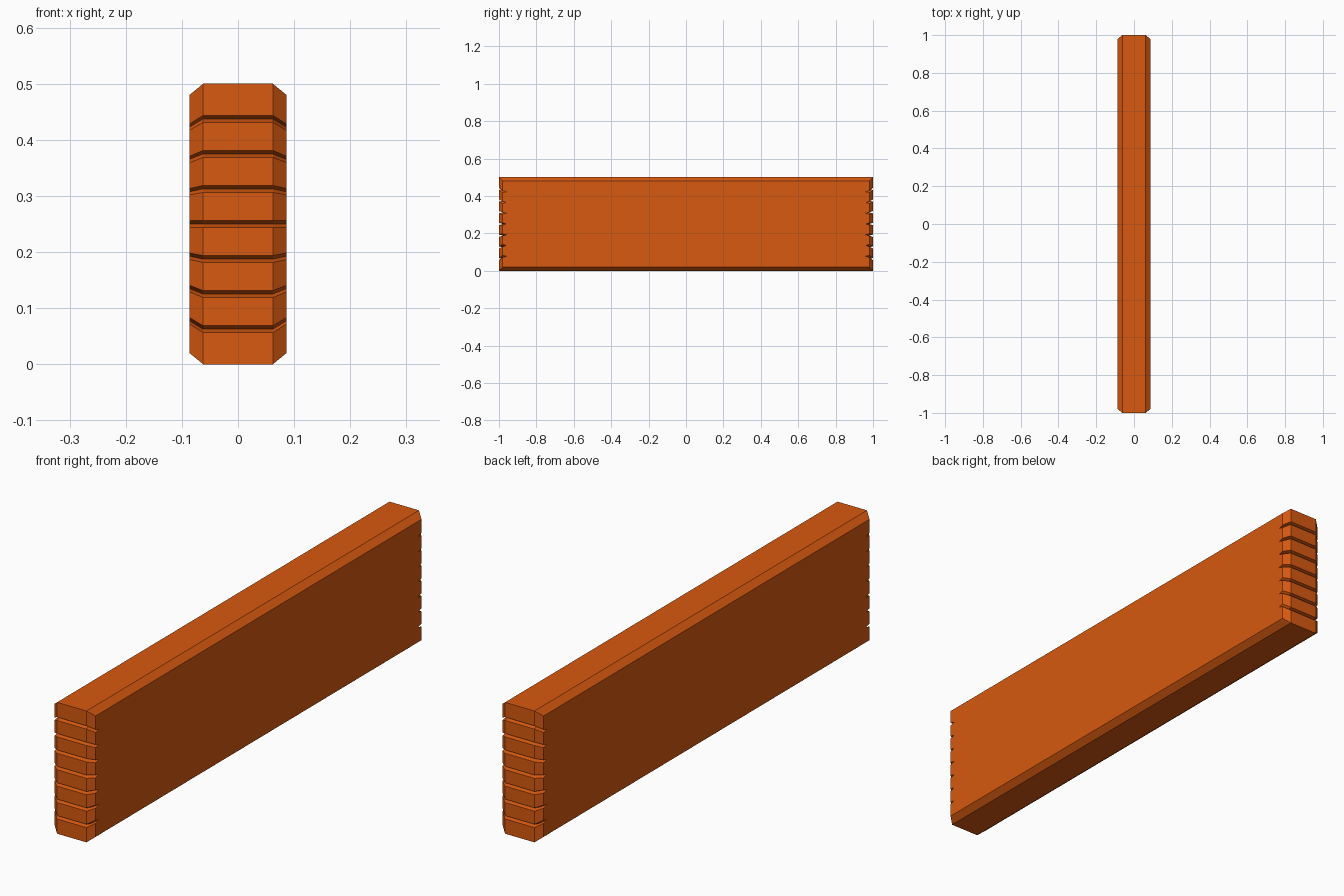
import bpy, bmesh

if "Cube" in bpy.data.objects:
    bpy.data.objects.remove(bpy.data.objects["Cube"])

HX, HY, H = 0.0865, 1.0, 0.5      # half width, half length, height
CX, CY, CZ = 0.0245, 0.02, 0.02   # chamfer sizes
SLATS = 8                         # layers separated by V notches at both ends
GAP, DEPTH = 0.0125, 0.02         # notch half-width (fraction of height), depth


def ring(bm, t, depth=0.0):
    """Octagonal ring at height fraction t; end points pushed in by depth."""
    zi = t * H
    zo = CZ + t * (H - 2 * CZ)
    xi, xo, yi, yo = HX - CX, HX, HY - depth, HY - CY - depth
    pts = [(-xi, -yi, zi), (xi, -yi, zi), (xo, -yo, zo), (xo, yo, zo),
           (xi, yi, zi), (-xi, yi, zi), (-xo, yo, zo), (-xo, -yo, zo)]
    return [bm.verts.new(p) for p in pts]


bm = bmesh.new()

# Stacked rings: plain bottom and top, three rings per notch
rings = [ring(bm, 0)]
for i in range(1, SLATS):
    t = i / SLATS
    rings += [ring(bm, t - GAP), ring(bm, t, DEPTH), ring(bm, t + GAP)]
rings.append(ring(bm, 1))

for a, b in zip(rings, rings[1:]):
    for k in range(8):
        n = (k + 1) % 8
        bm.faces.new((a[k], a[n], b[n], b[k]))

# Flat caps with sloped long edges
for r in (rings[0], rings[-1]):
    bm.faces.new((r[0], r[1], r[4], r[5]))
    bm.faces.new((r[1], r[2], r[3], r[4]))
    bm.faces.new((r[5], r[6], r[7], r[0]))
bmesh.ops.recalc_face_normals(bm, faces=bm.faces)

mesh = bpy.data.meshes.new("slatted_barrier")
bm.to_mesh(mesh)
bm.free()
obj = bpy.data.objects.new("slatted_barrier", mesh)
bpy.context.collection.objects.link(obj)

mat = bpy.data.materials.new("orange")
mat.diffuse_color = (0.68, 0.1, 0.005, 1)
mat.use_nodes = True
mat.node_tree.nodes["Principled BSDF"].inputs["Base Color"].default_value = mat.diffuse_color
mesh.materials.append(mat)
